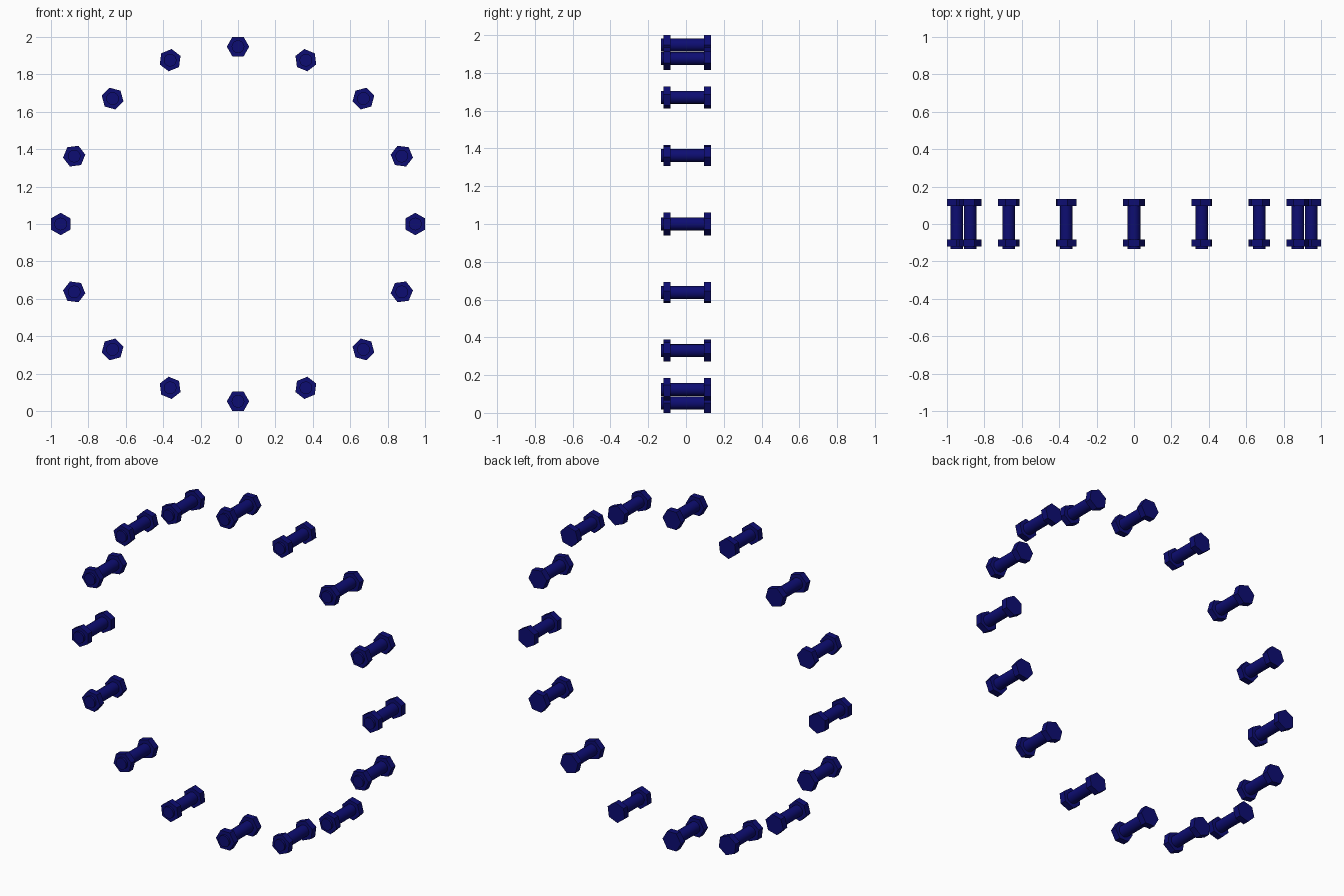
import bpy
import math
from mathutils import Matrix

cube = bpy.data.objects.get("Cube")
if cube:
    bpy.data.objects.remove(cube, do_unlink=True)

COUNT = 16
RING_RADIUS = 0.948
HEX_RADIUS = 0.06
SHAFT_RADIUS = 0.034

navy = bpy.data.materials.new("navy_blue")
navy.use_nodes = True
colour = (0.004, 0.004, 0.17, 1)
navy.diffuse_color = colour
navy.node_tree.nodes["Principled BSDF"].inputs["Base Color"].default_value = colour


def prism(name, sides, radius, y0, y1, angle):
    """Prism along y on the ring, turned so that its shape follows the ring."""
    bpy.ops.mesh.primitive_cylinder_add(vertices=sides, radius=radius, depth=y1 - y0)
    ob = bpy.context.object
    ob.name = name
    # lay along y, with a flat side facing away from the ring centre
    lay = Matrix.Rotation(math.pi / 2, 4, 'X')
    place = Matrix.Translation((RING_RADIUS, (y0 + y1) / 2, 0))
    ring = Matrix.Rotation(-angle, 4, 'Y')
    ob.matrix_world = Matrix.Translation((0, 0, 1)) @ ring @ place @ lay
    ob.data.materials.append(navy)
    return ob


for i in range(COUNT):
    a = 2 * math.pi * i / COUNT
    # hexagonal head at the back, nut near the front, shaft poking through
    prism(f"bolt_head_{i + 1}", 6, HEX_RADIUS, 0.095, 0.133, a)
    prism(f"bolt_nut_{i + 1}", 6, HEX_RADIUS, -0.12, -0.082, a)
    prism(f"bolt_shaft_{i + 1}", 16, SHAFT_RADIUS, -0.133, 0.1, a)
    bpy.ops.object.shade_smooth_by_angle(angle=math.radians(30))
